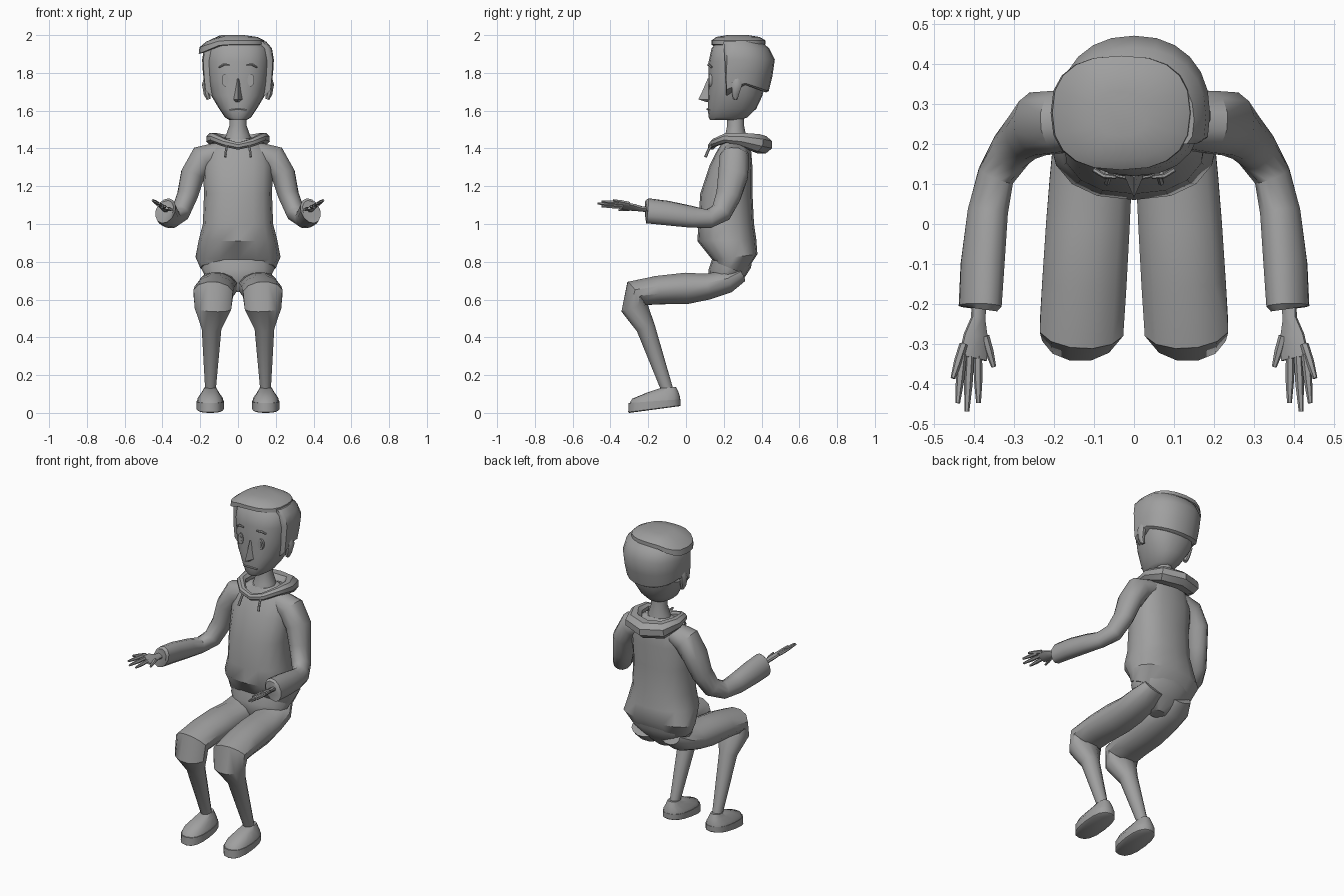
import bpy, bmesh, math
from mathutils import Vector

grey = bpy.data.materials.new("plain_grey")
grey.diffuse_color = (0.35, 0.35, 0.35, 1)


def skin(name, rings, closed=False, angle=40):
    """Bridge equal rings of points into one capped (or looped) part."""
    bm = bmesh.new()
    loops = [[bm.verts.new(p) for p in r] for r in rings]
    n = len(loops[0])
    for i in range(len(loops) if closed else len(loops) - 1):
        a, b = loops[i], loops[(i + 1) % len(loops)]
        for k in range(n):
            bm.faces.new((a[k], a[(k + 1) % n], b[(k + 1) % n], b[k]))
    if not closed:
        bm.faces.new(loops[0])
        bm.faces.new(loops[-1])
    bmesh.ops.recalc_face_normals(bm, faces=bm.faces)
    me = bpy.data.meshes.new(name)
    bm.to_mesh(me)
    bm.free()
    me.materials.append(grey)
    ob = bpy.data.objects.new(name, me)
    bpy.context.collection.objects.link(ob)
    bpy.ops.object.select_all(action='DESELECT')
    ob.select_set(True)
    bpy.context.view_layer.objects.active = ob
    bpy.ops.object.shade_smooth_by_angle(angle=math.radians(angle))
    return ob


def tube(name, pts, hint, n=10, side=1, closed=False):
    """Sweep ellipses (x, y, z, a, b) along a path; side=-1 mirrors in x."""
    P = [Vector(p[:3]) for p in pts]
    rings = []
    for i, p in enumerate(pts):
        if closed:
            t = P[(i + 1) % len(P)] - P[i - 1]
        else:
            t = P[min(i + 1, len(P) - 1)] - P[max(i - 1, 0)]
        t.normalize()
        h = Vector(hint)
        u = (h - t * h.dot(t)).normalized()
        v = t.cross(u)
        ring = []
        for k in range(n):
            w = 2 * math.pi * (k + .5) / n
            q = P[i] + u * p[3] * math.cos(w) + v * p[4] * math.sin(w)
            ring.append((q.x * side, q.y, q.z))
        rings.append(ring)
    return skin(name, rings, closed)


def oval(zf, zb, yf, yb, rx, n=16, power=1.0, cx=0.0):
    """Level or tilted ring from front (yf, zf) to back (yb, zb)."""
    out = []
    for k in range(n):
        w = 2 * math.pi * k / n
        c, s = math.cos(w), math.sin(w)
        c = math.copysign(abs(c) ** power, c)
        s = math.copysign(abs(s) ** power, s)
        f = (s + 1) / 2
        out.append((cx + rx * c, yf + (yb - yf) * f, zf + (zb - zf) * f))
    return out


# Hooded top: body
skin("hoodie_body", [oval(*r, power=.85) for r in (
    (.80, .735, .15, .31, .20), (.81, .84, .14, .378, .225), (.91, .92, .06, .372, .208),
    (1.0, 1.0, .066, .36, .186), (1.16, 1.16, .075, .352, .18), (1.31, 1.3, .125, .352, .185),
    (1.38, 1.39, .16, .345, .165), (1.43, 1.44, .19, .335, .12), (1.45, 1.46, .2, .32, .08))])

# Hood collar: slim at the throat, swelling into a pouch behind
half = [(.07, .15, 1.43, .022, .022), (.125, .21, 1.455, .026, .026),
        (.135, .29, 1.45, .036, .036), (.10, .37, 1.43, .05, .052)]
hood = ([(0, .135, 1.412, .02, .02)] + half + [(0, .40, 1.42, .05, .06)]
        + [(-p[0],) + p[1:] for p in reversed(half)])
tube("hood", hood, (0, 0, 1), 8, closed=True)

# Hips
skin("hips", [oval(*r) for r in (
    (.64, .64, .16, .24, .05), (.69, .70, .12, .30, .16),
    (.76, .77, .12, .345, .195), (.85, .86, .15, .35, .19))])

# Neck
skin("neck", [oval(z, z, f, b, r, 10) for z, f, b, r in (
    (1.40, .18, .33, .08), (1.47, .205, .32, .064), (1.52, .215, .31, .046), (1.60, .215, .31, .045))])

# Head
skin("head", [oval(z, z, f, b, r, 20, .85) for z, f, b, r in (
    (1.55, .128, .29, .045), (1.565, .12, .325, .07), (1.61, .115, .372, .10), (1.68, .117, .405, .142),
    (1.76, .12, .425, .158), (1.86, .12, .435, .168), (1.93, .135, .42, .16), (1.97, .17, .38, .12))])

# Hair around the back and sides, cut straight in front of the ears
rings = []
for z0, f, b, r in ((1.72, .1, .425, .165), (1.73, .09, .438, .178), (1.80, .08, .458, .186),
                    (1.87, .08, .47, .19), (1.93, .09, .44, .18), (1.965, .12, .40, .15)):
    ring = []
    for x, y, z in oval(z0, z0, f, b, r, 24, .9):
        drop = max(0, (1.86 - z0) / .14) * (.05 - .09 * min(1, (y - .2) / .1) + .08 * max(0, (y - .3) / .12))
        ring.append((x, max(y, .2 + (1.95 - z0) * .06), z - drop * .55))
    rings.append(ring)
skin("back_hair", rings)

# Swept top hair with a lock dropping to one side
rings = []
for z0, f, b, r in ((1.945, .16, .40, .15), (1.95, .135, .42, .176), (1.972, .135, .42, .172),
                    (1.99, .16, .39, .135), (2.0, .22, .33, .065)):
    rings.append([(x, y, z - max(0, -.09 - x) * .42 * (1 if z0 < 1.96 else .75))
                  for x, y, z in oval(z0, z0, f, b, r, 20, .8, -.032)])
skin("top_hair", rings)

# Nose and mouth
skin("nose", [[(-w, .13, z), (0, y, z), (w, .13, z)] for z, y, w in
              ((1.645, .11, .018), (1.66, .065, .028), (1.70, .085, .02), (1.77, .115, .01))])
tube("mouth", [(-.045, .122, 1.603, .004, .006), (0, .113, 1.608, .005, .006),
               (.045, .122, 1.603, .004, .006)], (0, 0, 1), 6)

ARM_HINT = (-1, 0, .5)
for s, side in ((1, "right"), (-1, "left")):
    # Eyes and brows
    tube(side + "_eye", [(-.068, .15, 1.762, .018, .034), (-.068, .121, 1.762, .018, .034)],
         (1, 0, 0), 12, s)
    tube(side + "_pupil", [(-.068, .13, 1.762, .009, .018), (-.068, .118, 1.762, .009, .018)],
         (1, 0, 0), 8, s)
    tube(side + "_brow", [(-.10, .135, 1.83, .005, .006), (-.075, .12, 1.845, .007, .006),
                          (-.045, .117, 1.842, .005, .005)], (0, 0, 1), 6, s)
    # Ear
    tube(side + "_ear", [(-.155, .262, 1.66, .012, .012), (-.165, .262, 1.69, .018, .02),
                         (-.172, .27, 1.74, .02, .03), (-.17, .27, 1.77, .012, .02)],
         (1, 0, 0), 8, s)
    # Drawstring
    tube(side + "_drawstring", [(-.06, .14, 1.425, .007, .007), (-.063, .118, 1.39, .007, .007),
                                (-.068, .103, 1.355, .008, .008)], (1, 0, 0), 6, s)
    # Sleeve
    tube(side + "_sleeve", [
        (-.10, .26, 1.375, .06, .07), (-.185, .255, 1.345, .078, .08), (-.24, .25, 1.26, .066, .082),
        (-.268, .225, 1.15, .056, .068), (-.305, .185, 1.06, .052, .058), (-.345, .12, 1.028, .046, .052),
        (-.365, .03, 1.038, .05, .06), (-.378, -.10, 1.058, .053, .068),
        (-.384, -.205, 1.07, .05, .07), (-.385, -.212, 1.07, .04, .058)], ARM_HINT, 12, s)
    # Hand with five splayed fingers
    tube(side + "_palm", [(-.386, -.19, 1.075, .02, .014), (-.389, -.235, 1.08, .019, .013),
                          (-.395, -.28, 1.088, .034, .014), (-.402, -.335, 1.096, .04, .011)],
         ARM_HINT, 8, s)
    for i, (bx, by, tx, ty) in enumerate((
            (-.425, -.30, -.452, -.385), (-.428, -.325, -.44, -.447), (-.41, -.33, -.417, -.468),
            (-.39, -.33, -.388, -.447), (-.372, -.28, -.35, -.357))):
        bz, tz = 1.095 - (bx + .4) * .5, 1.10 - (tx + .4) * .5
        mx, my, mz = (bx + tx) / 2, (by + ty) / 2, (bz + tz) / 2
        tube(f"{side}_finger_{i + 1}", [(bx, by, bz, .011, .011), (mx, my, mz, .011, .010),
                                        (tx, ty, tz, .006, .006)], ARM_HINT, 6, s)
    # Trouser leg: thigh forward, bent knee, slim shin
    tube(side + "_leg", [
        (-.095, .29, .735, .07, .045), (-.105, .22, .695, .098, .062), (-.108, .11, .668, .106, .072),
        (-.115, 0, .659, .108, .086), (-.124, -.15, .65, .109, .078), (-.131, -.262, .632, .108, .08),
        (-.133, -.272, .555, .10, .074), (-.14, -.213, .45, .054, .052),
        (-.146, -.095, .11, .028, .032)], (1, 0, 0), 12, s)
    # Shoe: tilted sole and rounded upper
    for part, prof in (("sole", ((0, .036, -.30, -.032, .066), (.004, .04, -.306, -.028, .073),
                                 (.052, .072, -.304, -.028, .073))),
                       ("shoe", ((.05, .07, -.30, -.03, .071), (.075, .085, -.285, -.032, .066),
                                 (.11, .11, -.20, -.04, .045), (.13, .137, -.14, -.053, .032)))):
        skin(f"{side}_{part}", [[(x * s, y, z) for x, y, z in oval(*r, 16, .8, -.147)] for r in prof])
